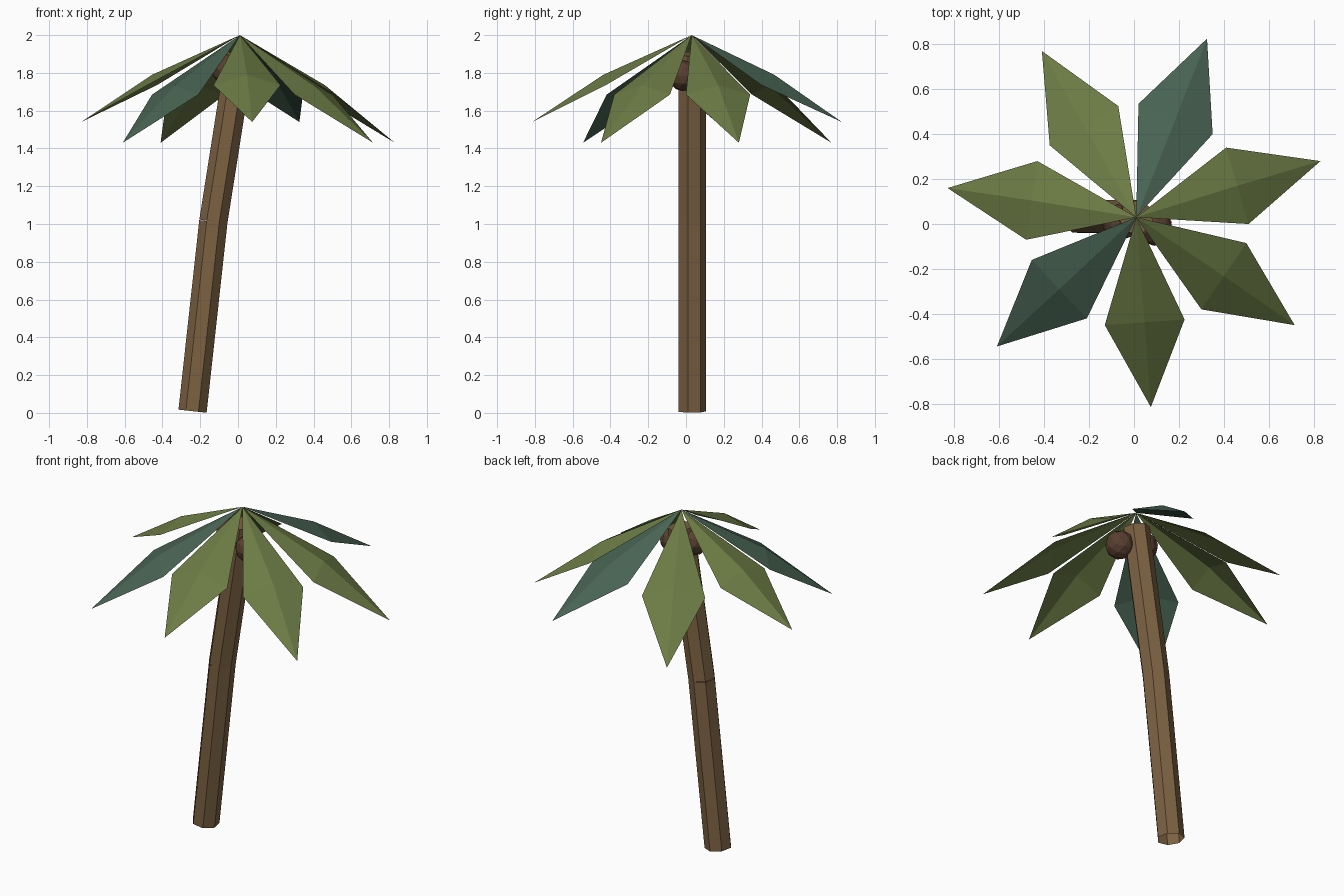
import bpy, bmesh, math
from mathutils import Vector

if "Cube" in bpy.data.objects:
    bpy.data.objects.remove(bpy.data.objects["Cube"])


def material(name, rgb):
    m = bpy.data.materials.new(name)
    m.diffuse_color = (*rgb, 1)
    m.use_nodes = True
    m.node_tree.nodes["Principled BSDF"].inputs["Base Color"].default_value = m.diffuse_color
    return m


BARK = material("bark", (0.20, 0.12, 0.055))
NUT = material("nut_brown", (0.10, 0.05, 0.03))
OLIVE = material("olive_leaf", (0.15, 0.20, 0.06))
TEAL = material("teal_leaf", (0.065, 0.125, 0.085))


def add_mesh(name, verts, faces, mat):
    me = bpy.data.meshes.new(name)
    me.from_pydata(verts, [], faces)
    me.materials.append(mat)
    ob = bpy.data.objects.new(name, me)
    bpy.context.collection.objects.link(ob)
    return ob


def trunk_section(name, a, b, cap, r=0.077, n=7):
    # seven-sided tube cut square to its leaning axis (lean is in x-z)
    a, b = Vector(a), Vector(b)
    axis = (b - a).normalized()
    side, back = Vector((axis.z, 0, -axis.x)), Vector((0, 1, 0))
    verts = []
    for c in (a, b):
        for i in range(n):
            t = math.radians(-15) + i * math.tau / n
            verts.append(c + r * (math.cos(t) * side + math.sin(t) * back))
    faces = [(i, (i + 1) % n, n + (i + 1) % n, n + i) for i in range(n)]
    if cap:
        faces.append(tuple(range(n, 2 * n)))
    add_mesh(name, verts, faces, BARK)


# Trunk: two straight sections with a bend
trunk_section("trunk_lower", (-0.24, 0.03, 0.009), (-0.13, 0.03, 1.012), False)
trunk_section("trunk_upper", (-0.13, 0.03, 1.012), (0.01, 0.03, 1.90), True)

# Coconuts under the crown
for i, loc in enumerate([(0.09, -0.015, 1.785), (-0.06, 0.01, 1.82)]):
    bpy.ops.mesh.primitive_ico_sphere_add(subdivisions=2, radius=0.082, location=loc)
    ob = bpy.context.object
    ob.name = f"coconut_{i + 1}"
    ob.data.materials.append(NUT)

# Leaves: tip, right and left corners in plan; low leaves droop more
APEX = Vector((0.01, 0.03, 2.0))
LEAVES = [
    ((0.83, 0.28), (0.51, 0.00), (0.41, 0.34), True, OLIVE),
    ((0.325, 0.825), (0.35, 0.40), (0.02, 0.535), False, TEAL),
    ((-0.41, 0.77), (-0.07, 0.525), (-0.375, 0.35), True, OLIVE),
    ((-0.83, 0.16), (-0.43, 0.28), (-0.48, -0.07), False, OLIVE),
    ((-0.61, -0.545), (-0.455, -0.16), (-0.21, -0.42), True, TEAL),
    ((0.075, -0.815), (-0.13, -0.45), (0.225, -0.425), False, OLIVE),
    ((0.715, -0.45), (0.30, -0.38), (0.50, -0.085), True, OLIVE),
]
for i, (tip, right, left, low, mat) in enumerate(LEAVES):
    z_tip, z_side, z_mid = (1.43, 1.685, 1.735) if low else (1.54, 1.735, 1.79)
    tip, right, left = Vector((*tip, z_tip)), Vector((*right, z_side)), Vector((*left, z_side))
    mid = (right + left) / 2
    mid.z = z_mid
    add_mesh(f"leaf_{i + 1}", [APEX, right, tip, left, mid],
             [(0, 1, 4), (1, 2, 4), (2, 3, 4), (3, 0, 4)], mat)
    # keep every leaf facing up
    me = bpy.data.objects[f"leaf_{i + 1}"].data
    if me.polygons[0].normal.z < 0:
        me.flip_normals()
